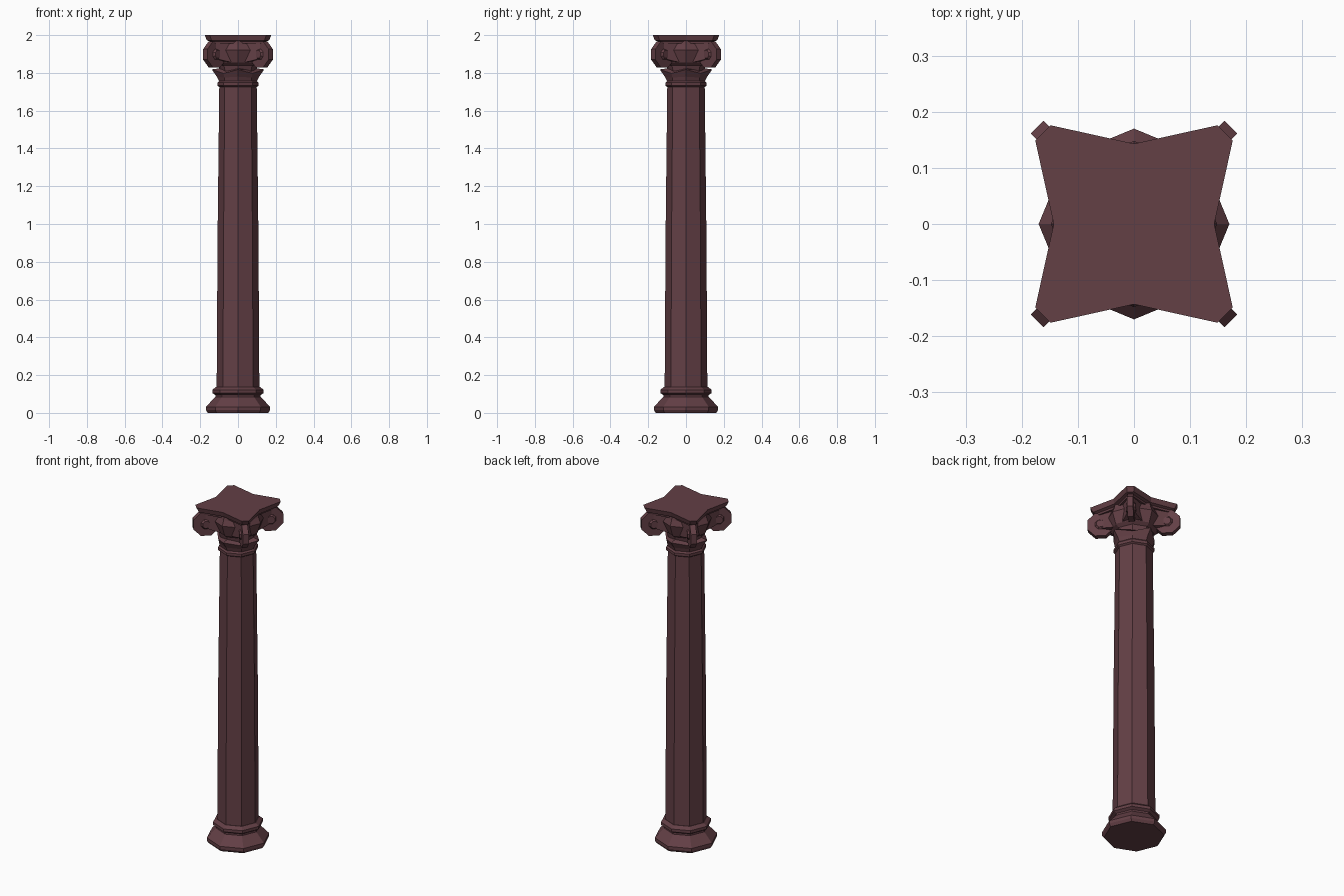
import bpy, bmesh
from math import cos, sin, pi
from mathutils import Matrix

if "Cube" in bpy.data.objects:
    bpy.data.objects.remove(bpy.data.objects["Cube"], do_unlink=True)

# One stone colour for the whole column
stone = bpy.data.materials.new("dark red stone")
stone.use_nodes = True
colour = (0.125, 0.05, 0.06, 1)
stone.diffuse_color = colour
stone.node_tree.nodes["Principled BSDF"].inputs["Base Color"].default_value = colour


def finish(name, bm):
    bmesh.ops.recalc_face_normals(bm, faces=bm.faces)
    mesh = bpy.data.meshes.new(name)
    bm.to_mesh(mesh)
    bm.free()
    mesh.materials.append(stone)
    obj = bpy.data.objects.new(name, mesh)
    bpy.context.collection.objects.link(obj)
    return obj


def loft(name, rings):
    """Skin a stack of equal-length point rings and cap both ends."""
    bm = bmesh.new()
    loops = [[bm.verts.new(p) for p in ring] for ring in rings]
    n = len(loops[0])
    for a, b in zip(loops, loops[1:]):
        for i in range(n):
            j = (i + 1) % n
            bm.faces.new((a[i], a[j], b[j], b[i]))
    bm.faces.new(loops[0][::-1])
    bm.faces.new(loops[-1])
    return finish(name, bm)


def octagon(r, z, r_diag=None, z_diag=None):
    """Eight points, corners on the axes; diagonals may differ."""
    pts = []
    for i in range(8):
        rr = r_diag if i % 2 and r_diag else r
        zz = z_diag if i % 2 and z_diag else z
        pts.append((rr * cos(i * pi / 4), rr * sin(i * pi / 4), zz))
    return pts


def turned(name, profile):
    return loft(name, [octagon(*p) for p in profile])


# Base, shaft and collar
turned("base", [(0.16, 0), (0.17, 0.015), (0.17, 0.032), (0.12, 0.085),
                (0.12, 0.095), (0.136, 0.105), (0.136, 0.122), (0.115, 0.138)])
turned("shaft", [(0.113, 0.13), (0.108, 0.95), (0.099, 1.74)])
turned("collar", [(0.099, 1.725), (0.109, 1.732), (0.109, 1.748), (0.1, 1.757)])

# Leaf crown with raised tips on the axes
turned("leaf_crown", [(0.1, 1.755), (0.112, 1.78, 0.103, 1.775),
                      (0.139, 1.818, 0.108, 1.797), (0.095, 1.825, 0.09, 1.815)])

# Bell between the leaves and the top slab
turned("bell", [(0.095, 1.8), (0.105, 1.84), (0.125, 1.855), (0.148, 1.92),
                (0.135, 1.95), (0.13, 1.97)])


# Star-shaped top slab with clipped corners and hollow sides
def star(mid, near, far, z):
    pts = []
    for k in range(4):
        turn = Matrix.Rotation(k * pi / 2, 3, 'Z')
        for x, y in ((mid, 0), (far, near), (near, far)):
            p = turn @ Matrix.Identity(3).col[0] * x + turn @ Matrix.Identity(3).col[1] * y
            pts.append((p.x, p.y, z))
    return pts


loft("top_slab", [star(0.118, 0.12, 0.145, 1.955), star(0.12, 0.122, 0.147, 1.966),
                  star(0.136, 0.14, 0.165, 1.972), star(0.143, 0.149, 0.176, 2.0)])


# Corner scrolls: eight-sided discs on the diagonals with raised eyes
def add_disc(bm, radius, tip_radius, depth, matrix, sides=8):
    bmesh.ops.create_cone(bm, cap_ends=True, segments=sides, radius1=radius,
                          radius2=tip_radius, depth=depth, matrix=matrix)


upright = Matrix.Rotation(pi / 2, 4, 'X')
facet = Matrix.Rotation(pi / 8, 4, 'Z')
corners = (("back_left", 1), ("back_right", 3), ("front_right", 5), ("front_left", 7))
for label, k in corners:
    spin = Matrix.Rotation(k * pi / 4, 4, 'Z')
    centre = spin @ Matrix.Translation((0.176, 0, 1.898))

    bm = bmesh.new()
    add_disc(bm, 0.074, 0.074, 0.032, centre @ upright @ facet)
    for side in (1, -1):
        face = centre @ Matrix.Translation((0, side * 0.019, 0))
        lean = Matrix.Rotation(-side * pi / 2, 4, 'X')
        add_disc(bm, 0.034, 0.022, 0.014, face @ lean @ facet)
    finish(label + "_scroll", bm)

    # Arm widening from the scroll back into the bell
    rings = []
    for r, w, low, high in ((0.06, 0.075, 1.85, 1.955), (0.12, 0.045, 1.86, 1.965),
                            (0.18, 0.016, 1.875, 1.966)):
        rings.append([spin @ Matrix.Translation((r, y, z)).to_translation()
                      for y, z in ((-w, low), (w, low), (w, high), (-w, high))])
    loft(label + "_scroll_arm", rings)
